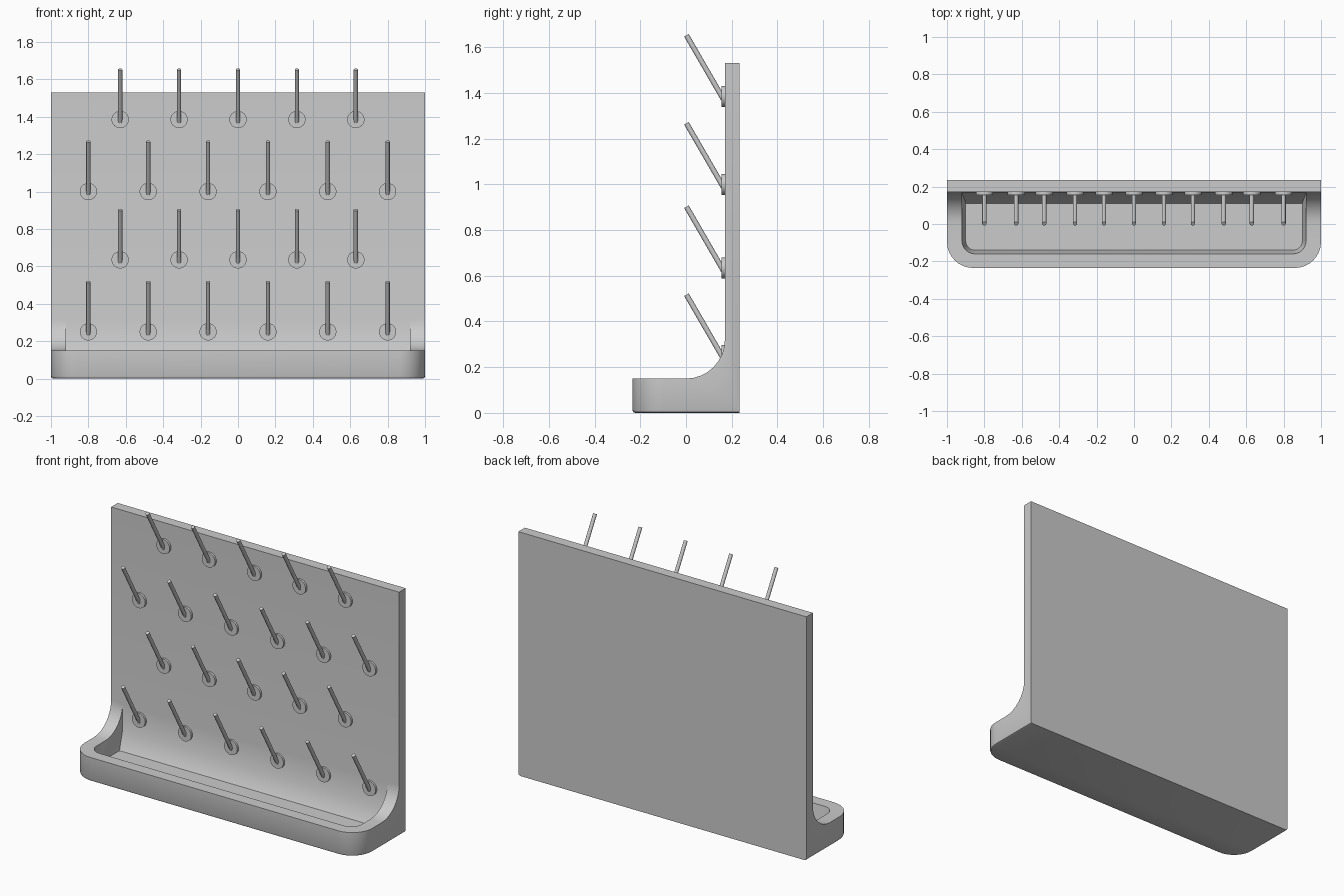
import bpy, bmesh
from math import sin, cos, pi
from mathutils import Vector

if "Cube" in bpy.data.objects:
    bpy.data.objects.remove(bpy.data.objects["Cube"])


def make_object(name, bm):
    bmesh.ops.recalc_face_normals(bm, faces=bm.faces[:])
    mesh = bpy.data.meshes.new(name)
    bm.to_mesh(mesh)
    bm.free()
    ob = bpy.data.objects.new(name, mesh)
    bpy.context.collection.objects.link(ob)
    return ob


def shade(ob):
    bpy.ops.object.select_all(action='DESELECT')
    ob.select_set(True)
    bpy.context.view_layer.objects.active = ob
    bpy.ops.object.shade_smooth_by_angle(angle=0.55)


# Backboard and tray body: side profile (y, z) extruded across x
profile = [(-0.235, 0), (0.235, 0), (0.235, 1.53), (0.17, 1.53)]
n = 8
profile += [(0.17 * cos(i * pi / 2 / n), 0.32 - 0.17 * sin(i * pi / 2 / n)) for i in range(n + 1)]
profile += [(-0.235, 0.15)]
bm = bmesh.new()
face = bm.faces.new([bm.verts.new((-1, y, z)) for y, z in profile])
ext = bmesh.ops.extrude_face_region(bm, geom=[face])
bmesh.ops.translate(bm, vec=(2, 0, 0), verts=[v for v in ext['geom'] if isinstance(v, bmesh.types.BMVert)])
front = [e for e in bm.edges if all(v.co.y < -0.23 for v in e.verts)
         and abs(e.verts[0].co.x - e.verts[1].co.x) < 0.01]
bmesh.ops.bevel(bm, geom=front, offset=0.14, segments=8, profile=0.5, affect='EDGES')
bottom = [e for e in bm.edges if all(v.co.z < 0.001 for v in e.verts)
          and not all(v.co.y > 0.23 for v in e.verts)]
bmesh.ops.bevel(bm, geom=bottom, offset=0.013, segments=2, profile=0.5, affect='EDGES')
board = make_object("backboard_and_tray", bm)


# Tray hollow: loft with rounded front corners and a sloping back
def ring(bm, w, yf, yb, z, r):
    pts = [(w, yb), (-w, yb)]
    for cx, start in ((-w + r, pi), (w - r, 1.5 * pi)):
        pts += [(cx + r * cos(start + i * pi / 12), yf + r + r * sin(start + i * pi / 12)) for i in range(7)]
    return [bm.verts.new((x, y, z)) for x, y in pts]


bm = bmesh.new()
rings = [ring(bm, 0.90, -0.14, 0.11, 0.05, 0.05),
         ring(bm, 0.92, -0.16, 0.169, 0.15, 0.07),
         ring(bm, 0.92, -0.16, 0.169, 0.50, 0.07)]
for a, b in zip(rings, rings[1:]):
    for i in range(len(a)):
        j = (i + 1) % len(a)
        bm.faces.new((a[i], a[j], b[j], b[i]))
bm.faces.new(rings[0])
bm.faces.new(rings[-1])
cutter = make_object("tray_hollow_cutter", bm)
mod = board.modifiers.new("hollow", 'BOOLEAN')
mod.operation, mod.solver, mod.object = 'DIFFERENCE', 'EXACT', cutter
bpy.context.view_layer.objects.active = board
bpy.ops.object.modifier_apply(modifier="hollow")
bpy.data.objects.remove(cutter)
shade(board)


# Pegs: round base plate plus a rod leaning forward
def cylinder(name, p, q, r, sides):
    p, q = Vector(p), Vector(q)
    d = q - p
    bpy.ops.mesh.primitive_cylinder_add(vertices=sides, radius=r, depth=d.length, location=(p + q) / 2,
                                        rotation=d.to_track_quat('Z', 'Y').to_euler())
    bpy.context.object.name = name
    shade(bpy.context.object)


wide = [-0.8, -0.48, -0.16, 0.16, 0.48, 0.8]
narrow = [-0.63, -0.315, 0, 0.315, 0.63]
for z, xs in ((0.25, wide), (0.635, narrow), (1.0, wide), (1.385, narrow)):
    for x in xs:
        cylinder("peg_base", (x, 0.175, z), (x, 0.156, z), 0.046, 32)
        cylinder("peg_rod", (x, 0.164, z - 0.013), (x, 0.002, z + 0.267), 0.0115, 16)
